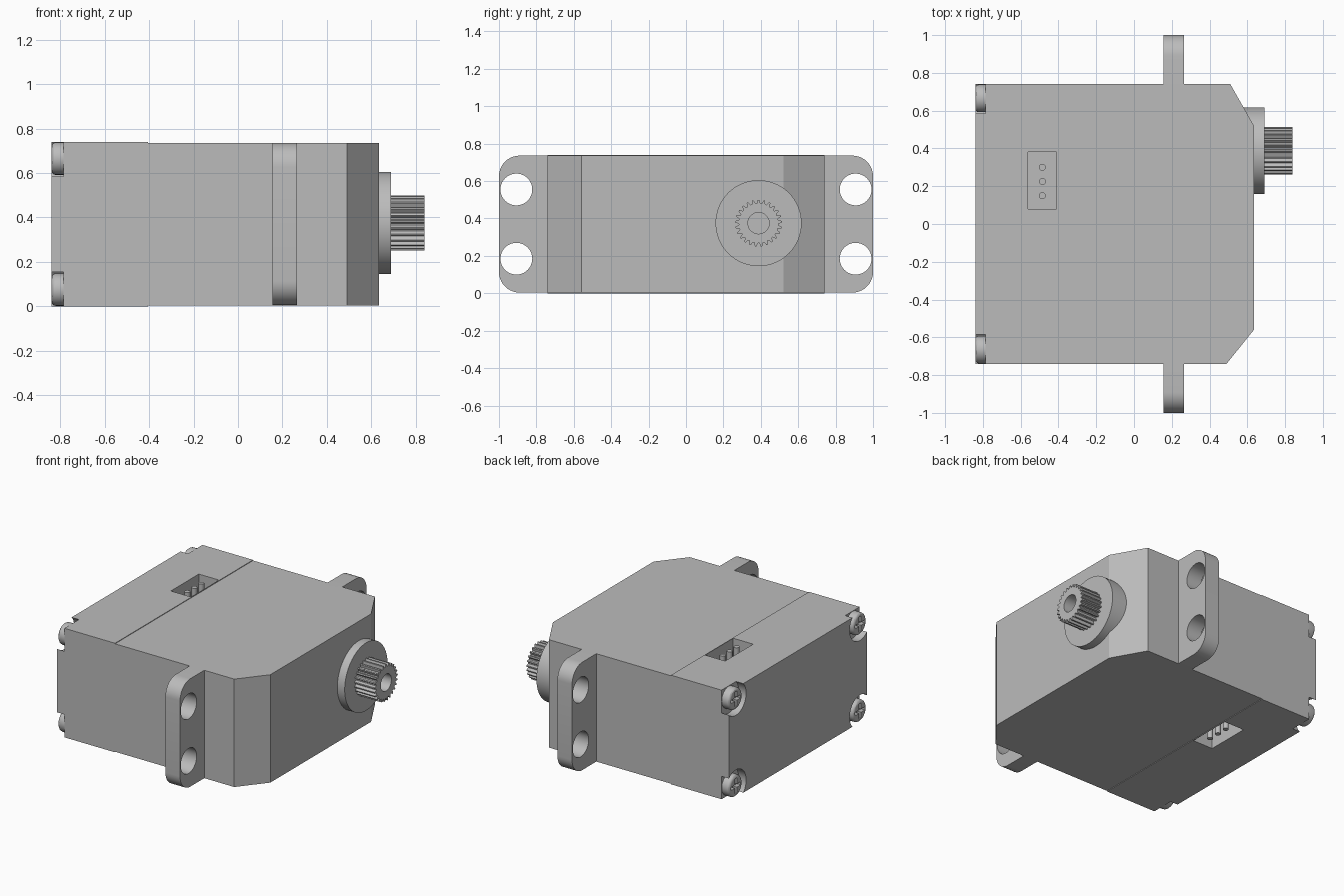
import bpy, bmesh
from math import cos, sin, pi, radians
from mathutils import Vector

if "Cube" in bpy.data.objects:
    bpy.data.objects.remove(bpy.data.objects["Cube"], do_unlink=True)

grey = bpy.data.materials.new("servo grey")
grey.use_nodes = True
colour = (0.5, 0.5, 0.5, 1)
grey.diffuse_color = colour
grey.node_tree.nodes["Principled BSDF"].inputs["Base Color"].default_value = colour


def prism(name, pts, axis, lo, hi, bevel=0):
    """Extrude a profile along x (points are y, z) or z (points are x, y)."""
    place = (lambda p, t: (t, *p)) if axis == "x" else (lambda p, t: (*p, t))
    bm = bmesh.new()
    low = [bm.verts.new(place(p, lo)) for p in pts]
    face = bm.faces.new(low)
    ext = bmesh.ops.extrude_face_region(bm, geom=[face])
    move = Vector(place((0, 0), hi - lo))
    bmesh.ops.translate(bm, vec=move, verts=[v for v in ext["geom"] if isinstance(v, bmesh.types.BMVert)])
    bmesh.ops.recalc_face_normals(bm, faces=bm.faces)
    if bevel:
        rim = [e for e in bm.edges if all(v in low for v in e.verts)]
        bmesh.ops.bevel(bm, geom=rim, offset=bevel, segments=3, profile=0.5, affect="EDGES")
    mesh = bpy.data.meshes.new(name)
    bm.to_mesh(mesh)
    bm.free()
    mesh.materials.append(grey)
    ob = bpy.data.objects.new(name, mesh)
    bpy.context.collection.objects.link(ob)
    return ob


def circle(cx, cy, r, n=40):
    return [(cx + r * cos(2 * pi * i / n), cy + r * sin(2 * pi * i / n)) for i in range(n)]


def rect(x0, x1, y0, y1):
    return [(x0, y0), (x1, y0), (x1, y1), (x0, y1)]


def activate(ob):
    bpy.ops.object.select_all(action="DESELECT")
    ob.select_set(True)
    bpy.context.view_layer.objects.active = ob


def cut(ob, cutters):
    activate(ob)
    for c in cutters:
        mod = ob.modifiers.new("cut", "BOOLEAN")
        mod.operation, mod.solver, mod.object = "DIFFERENCE", "EXACT", c
        bpy.ops.object.modifier_apply(modifier=mod.name)
        bpy.data.objects.remove(c, do_unlink=True)


def smooth(ob):
    activate(ob)
    bpy.ops.object.shade_smooth_by_angle(angle=radians(30))


H, W, BACK, SEAM = 0.74, 0.74, -0.84, -0.405
screws = [(s * 0.665, z) for s in (-1, 1) for z in (0.075, H - 0.075)]

# Main case with two sloped front corners
prism("main_case", [(SEAM, -W), (0.49, -W), (0.635, -0.56), (0.635, 0.52), (0.51, W), (SEAM, W)],
      "z", 0.004, H - 0.004)

# Rear cover with screw recesses and connector sockets
cover = prism("rear_cover", rect(BACK, SEAM, -W, W), "z", 0, H)
cutters = [prism("recess", circle(y, z, 0.11), "x", BACK - 0.1, -0.785) for y, z in screws]
for lo, hi in ((-0.1, 0.2), (H - 0.2, H + 0.1)):
    cutters.append(prism("socket", rect(-0.56, SEAM - 0.005, 0.08, 0.38), "z", lo, hi))
cut(cover, cutters)
smooth(cover)

# Connector pins in both sockets
for side, lo, hi in (("lower", 0.01, 0.21), ("upper", H - 0.21, H - 0.01)):
    for i in range(3):
        smooth(prism(f"{side}_pin_{i + 1}", circle(-0.485, 0.15 + 0.075 * i, 0.018, 20), "z", lo, hi))

# Cross-slotted screws
for i, (y, z) in enumerate(screws):
    head = prism(f"screw_{i + 1}", circle(y, z, 0.073, 32), "x", BACK, -0.78, bevel=0.018)
    a, b = 0.052, 0.011
    cross = [(-a, -b), (-b, -b), (-b, -a), (b, -a), (b, -b), (a, -b),
             (a, b), (b, b), (b, a), (-b, a), (-b, b), (-a, b)]
    cut(head, [prism("slot", [(y + u, z + v) for u, v in cross], "x", BACK - 0.05, BACK + 0.028)])
    smooth(head)

# Mounting ears with rounded corners and two holes each
for s, side in ((-1, "front"), (1, "back")):
    r, z0, z1 = 0.11, 0.004, H - 0.004
    outline = [(s * (W - 0.03), z0)]
    for cz, start in ((z0 + r, -pi / 2), (z1 - r, 0)):
        for k in range(11):
            ang = start + k * pi / 20
            outline.append((s * (1 - r + r * cos(ang)), cz + r * sin(ang)))
    outline.append((s * (W - 0.03), z1))
    ear = prism(f"{side}_mounting_ear", outline, "x", 0.155, 0.265)
    cut(ear, [prism("hole", circle(s * 0.907, z, 0.085), "x", 0.1, 0.3) for z in (0.185, 0.555)])
    smooth(ear)

# Output boss and toothed shaft
CY, CZ, TEETH = 0.388, 0.375, 25
smooth(prism("output_boss", circle(CY, CZ, 0.23, 64), "x", 0.5, 0.69))
teeth = []
for i in range(TEETH * 4):
    ang = 2 * pi * (i + 0.5) / (TEETH * 4)
    rad = 0.125 if i % 4 < 2 else 0.106
    teeth.append((CY + rad * cos(ang), CZ + rad * sin(ang)))
shaft = prism("toothed_shaft", teeth, "x", 0.68, 0.84)
cut(shaft, [prism("bore", circle(CY, CZ, 0.057), "x", 0.7, 0.9)])
smooth(shaft)
